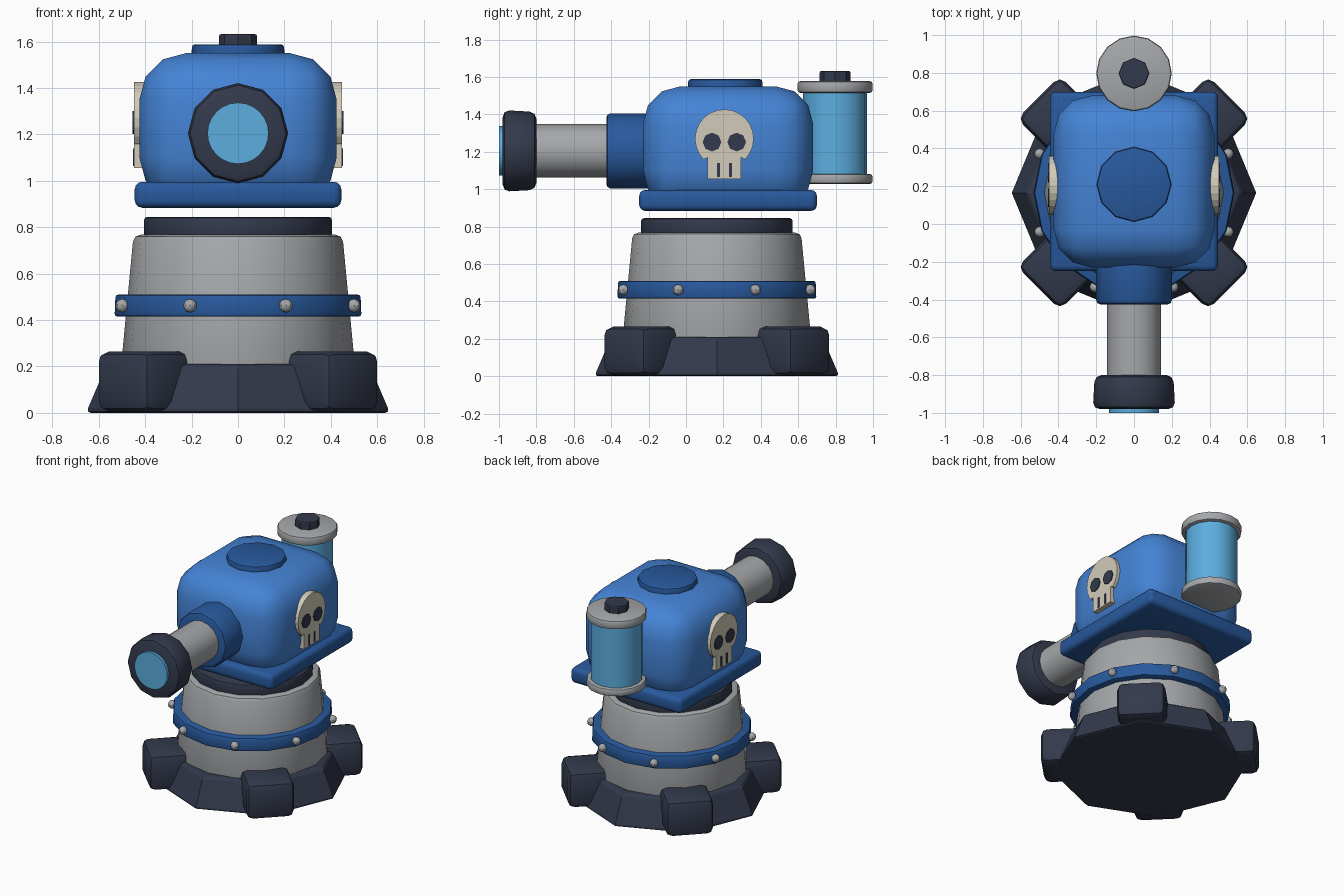
import bpy
from math import cos, sin, pi, radians
from mathutils import Matrix

old = bpy.data.objects.get("Cube")
if old:
    bpy.data.objects.remove(old, do_unlink=True)


def material(name, r, g, b):
    linear = [(c / 255) ** 2.2 for c in (r, g, b)] + [1]
    m = bpy.data.materials.new(name)
    m.use_nodes = True
    m.diffuse_color = linear
    m.node_tree.nodes["Principled BSDF"].inputs["Base Color"].default_value = linear
    return m


BLUE = material("bright blue", 70, 130, 212)
NAVY = material("deep blue", 44, 90, 156)
STEEL = material("steel grey", 164, 166, 169)
DARK = material("dark slate", 54, 60, 77)
GLASS = material("sky blue glass", 92, 172, 222)
BONE = material("bone", 208, 202, 184)

CY = 0.165      # centre of the pedestal
GUN_Z = 1.205   # height of the barrel axis


def finish(name, mat, bevel=0, segments=2, smooth=True):
    """Name, colour, bevel and shade the active object."""
    ob = bpy.context.object
    ob.name = ob.data.name = name
    ob.data.materials.append(mat)
    if bevel:
        mod = ob.modifiers.new("Bevel", "BEVEL")
        mod.width = bevel
        mod.segments = segments
        mod.limit_method = "ANGLE"
        mod.angle_limit = radians(50)
        bpy.ops.object.modifier_apply(modifier=mod.name)
    if smooth:
        bpy.ops.object.shade_smooth_by_angle(angle=radians(35))
    return ob


def drum(name, mat, r1, r2, z0, z1, y, sides, **kw):
    """Upright tapered cylinder."""
    bpy.ops.mesh.primitive_cone_add(vertices=sides, radius1=r1, radius2=r2, depth=z1 - z0,
                                    location=(0, y, (z0 + z1) / 2))
    return finish(name, mat, **kw)


def tube(name, mat, r1, r2, y_back, y_front, sides, **kw):
    """Tapered cylinder along the barrel axis, pointing forward."""
    bpy.ops.mesh.primitive_cone_add(vertices=sides, radius1=r1, radius2=r2, depth=y_back - y_front,
                                    location=(0, (y_back + y_front) / 2, GUN_Z), rotation=(pi / 2, 0, 0))
    return finish(name, mat, **kw)


def box(name, mat, size, loc, turn=0, **kw):
    bpy.ops.mesh.primitive_cube_add(size=1)
    ob = bpy.context.object
    ob.data.transform(Matrix.Diagonal((*size, 1)))
    ob.location = loc
    ob.rotation_euler.z = turn
    return finish(name, mat, **kw)


def plate(name, mat, outline, x0, x1):
    """Flat (y, z) outline extruded along x."""
    n = len(outline)
    verts = [(x, y, z) for x in (x0, x1) for y, z in outline]
    faces = [list(range(n))[::-1], list(range(n, 2 * n))]
    faces += [(i, (i + 1) % n, n + (i + 1) % n, n + i) for i in range(n)]
    if x1 < x0:
        faces = [list(f)[::-1] for f in faces]
    me = bpy.data.meshes.new(name)
    me.from_pydata(verts, [], faces)
    me.materials.append(mat)
    ob = bpy.data.objects.new(name, me)
    bpy.context.collection.objects.link(ob)
    return ob


def arc(y, z, r, start, end, steps):
    angles = [radians(start + (end - start) * i / steps) for i in range(steps + 1)]
    return [(y + r * cos(a), z + r * sin(a)) for a in angles]


# Octagonal foot plate with four blocky feet
drum("base_plate", DARK, 0.655, 0.565, 0, 0.21, CY, 8, bevel=0.02, smooth=False)
for i in range(4):
    a = pi / 4 + i * pi / 2
    box("foot_%d" % (i + 1), DARK, (0.32, 0.32, 0.26),
        (0.555 * cos(a), CY + 0.555 * sin(a), 0.135), turn=a, bevel=0.045, segments=2)

# Tapered pedestal with riveted band and turning collar
drum("pedestal", STEEL, 0.506, 0.45, 0.18, 0.768, CY, 16, bevel=0.03)
drum("pedestal_band", NAVY, 0.532, 0.528, 0.415, 0.51, CY, 16, bevel=0.012)
drum("turning_collar", DARK, 0.405, 0.405, 0.74, 0.845, CY, 16, bevel=0.015)
for i in range(8):
    a = pi / 8 + i * pi / 4
    bpy.ops.mesh.primitive_uv_sphere_add(segments=8, ring_count=6, radius=0.029,
                                         location=(0.54 * cos(a), CY + 0.54 * sin(a), 0.462))
    finish("rivet_%d" % (i + 1), STEEL)

# Floating rounded head with a skirt and a top hatch
box("head_skirt", NAVY, (0.89, 0.95, 0.112), (0, 0.225, 0.94), bevel=0.032, segments=3)
head = box("head", BLUE, (0.85, 0.91, 0.65), (0, 0.225, 1.225), bevel=0.2, segments=3)
for p in head.data.polygons:
    p.use_smooth = True
drum("top_hatch", NAVY, 0.198, 0.198, 1.5, 1.588, 0.21, 12, bevel=0.012)

# Barrel
tube("barrel_mount", NAVY, 0.2, 0.2, -0.1, -0.425, 12, bevel=0.02)
tube("barrel", STEEL, 0.143, 0.143, -0.4, -0.82, 16)
tube("muzzle", DARK, 0.208, 0.218, -0.8, -0.98, 12, bevel=0.035)
tube("muzzle_lens", GLASS, 0.132, 0.132, -0.95, -1.0, 24)

# Rear tank
drum("tank", GLASS, 0.172, 0.172, 1.06, 1.54, 0.797, 16)
drum("tank_lower_cap", STEEL, 0.2, 0.2, 1.028, 1.082, 0.797, 16, bevel=0.014)
drum("tank_upper_cap", STEEL, 0.2, 0.2, 1.515, 1.578, 0.797, 16, bevel=0.014)
drum("tank_knob", DARK, 0.082, 0.082, 1.56, 1.632, 0.797, 8, bevel=0.008, smooth=False)

# Skull badge on each side
SY, SZ = 0.205, 1.27
skull = arc(SY, SZ, 0.157, -45, 225, 18)
skull += [(SY + s * 0.09, SZ + h) for s, h in ((-1, -0.1), (-1, -0.215), (1, -0.215), (1, -0.1))]
for side, s in (("left", 1), ("right", -1)):
    plate(side + "_skull", BONE, skull, s * 0.40, s * 0.449)
    for spot, d in (("front", -1), ("rear", 1)):
        eye = arc(SY + d * 0.066, 1.252, 0.05, 0, 315, 7)
        plate("%s_%s_eye" % (side, spot), DARK, eye, s * 0.447, s * 0.455)
        y = SY + d * 0.032
        gap = [(y - 0.008, 1.064), (y + 0.008, 1.064), (y + 0.008, 1.14), (y - 0.008, 1.14)]
        plate("%s_%s_tooth_gap" % (side, spot), DARK, gap, s * 0.447, s * 0.453)
